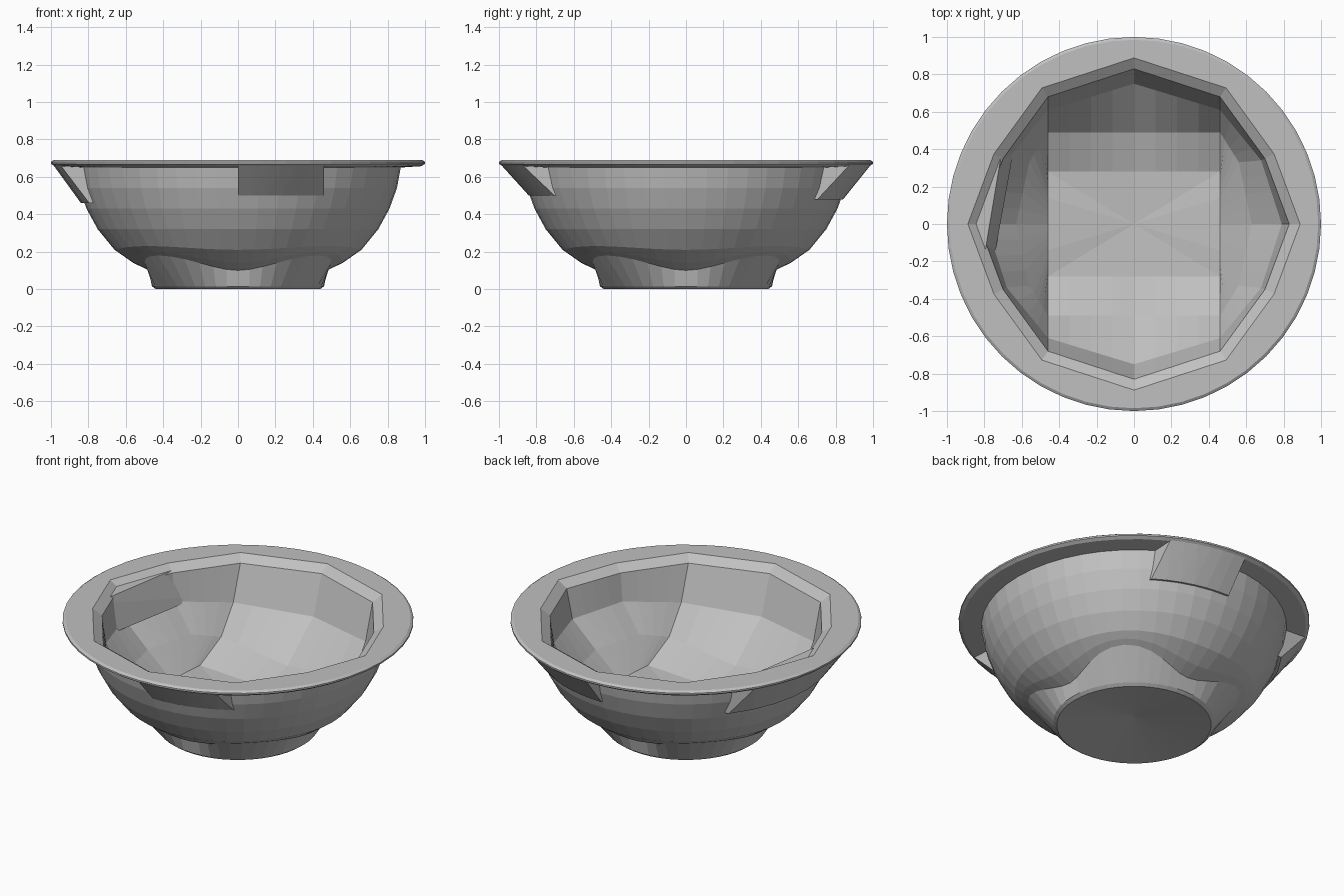
import bpy, bmesh
from math import sin, cos, pi, sqrt

cube = bpy.data.objects.get("Cube")
if cube:
    bpy.data.objects.remove(cube, do_unlink=True)

SIDES = 48

grey = bpy.data.materials.new("plain_grey")
grey.use_nodes = True
tone = (0.53, 0.53, 0.53, 1)
grey.diffuse_color = tone
grey.node_tree.nodes["Principled BSDF"].inputs["Base Color"].default_value = tone


def finish(bm, name):
    bmesh.ops.recalc_face_normals(bm, faces=bm.faces)
    mesh = bpy.data.meshes.new(name)
    bm.to_mesh(mesh)
    bm.free()
    mesh.materials.append(grey)
    obj = bpy.data.objects.new(name, mesh)
    bpy.context.collection.objects.link(obj)
    return obj


def circle(r, z, flare_r=0, flare_z=0):
    """Ring of points that can swell outward and upward at the diagonals."""
    points = []
    for i in range(SIDES):
        a = 2 * pi * i / SIDES
        t = sin(2 * a) ** 2
        rr = r + flare_r * t
        points.append((rr * cos(a), rr * sin(a), z + flare_z * t))
    return points


def faceted(quarter):
    """Mirror a quarter outline (from +x to +y) and divide each side."""
    ring = list(quarter)
    ring += [(-x, y, z) for x, y, z in reversed(quarter[:-1])]
    ring += [(x, -y, z) for x, y, z in reversed(ring[1:-1])]
    cuts = SIDES // len(ring)
    return [tuple(p + (q - p) * k / cuts for p, q in zip(a, b))
            for a, b in zip(ring, ring[1:] + ring[:1]) for k in range(cuts)]


def loft(bm, rings):
    loops = [[bm.verts.new(p) for p in ring] for ring in rings]
    for a, b in zip(loops, loops[1:]):
        for i in range(SIDES):
            j = (i + 1) % SIDES
            bm.faces.new((a[i], a[j], b[j], b[i]))
    return loops


def cap(bm, loop, z):
    centre = bm.verts.new((0, 0, z))
    for a, b in zip(loop, loop[1:] + loop[:1]):
        bm.faces.new((a, b, centre))


# Bowl: foot flaring into four lobes, round body, rim, then the faceted inside
mouth = [(0.83, 0, 0.65), (0.70, 0.35, 0.65), (0.46, 0.68, 0.65), (0, 0.83, 0.65)]
lip = [(x * 1.07, y * 1.07, 0.69) for x, y, z in mouth]
wall = [(0.79, 0, 0.47), (0.68, 0.34, 0.48), (0.46, 0.61, 0.43), (0, 0.75, 0.41)]
step = [(0.63, 0, 0.32), (0.56, 0.33, 0.31), (0.46, 0.49, 0.26), (0, 0.49, 0.2)]
floor = [(0.46, 0, 0.17), (0.46, 0.14, 0.17), (0.46, 0.28, 0.16), (0, 0.28, 0.14)]

outside = [(0.44, 0), (0.46, 0.015), (0.475, 0.1, 0.13, 0.08),
           (0.56, 0.14, 0.08, 0.06), (0.66, 0.21, 0.02, 0.02),
           (0.75, 0.32), (0.81, 0.43), (0.85, 0.54), (0.87, 0.65),
           (0.98, 0.657), (1.0, 0.67), (1.0, 0.68), (0.985, 0.69)]
rings = [circle(*p) for p in outside]
rings += [faceted(q) for q in (lip, mouth, wall, step, floor)]
bm = bmesh.new()
loops = loft(bm, rings)
cap(bm, loops[0], 0.06)
cap(bm, loops[-1], 0.13)
finish(bm, "bowl")


# Sloped braces under the rim, with straight upright ends
def brace(name, start, end, low, place):
    bm = bmesh.new()
    for k in range(7):
        s = start + (end - start) * k / 6
        for r, z in ((0.985, 0.66), (0.86, 0.66), (0.84, low), (0.81, low)):
            bm.verts.new((*place(s, sqrt(r * r - s * s)), z))
    hull = bmesh.ops.convex_hull(bm, input=bm.verts)
    bmesh.ops.delete(bm, geom=hull["geom_interior"], context="VERTS")
    finish(bm, name)


brace("front_brace", 0, 0.46, 0.5, lambda s, d: (s, -d))
brace("back_brace", 0, 0.46, 0.48, lambda s, d: (s, d))
brace("right_brace", -0.27, 0.52, 0.46, lambda s, d: (-d, s))
